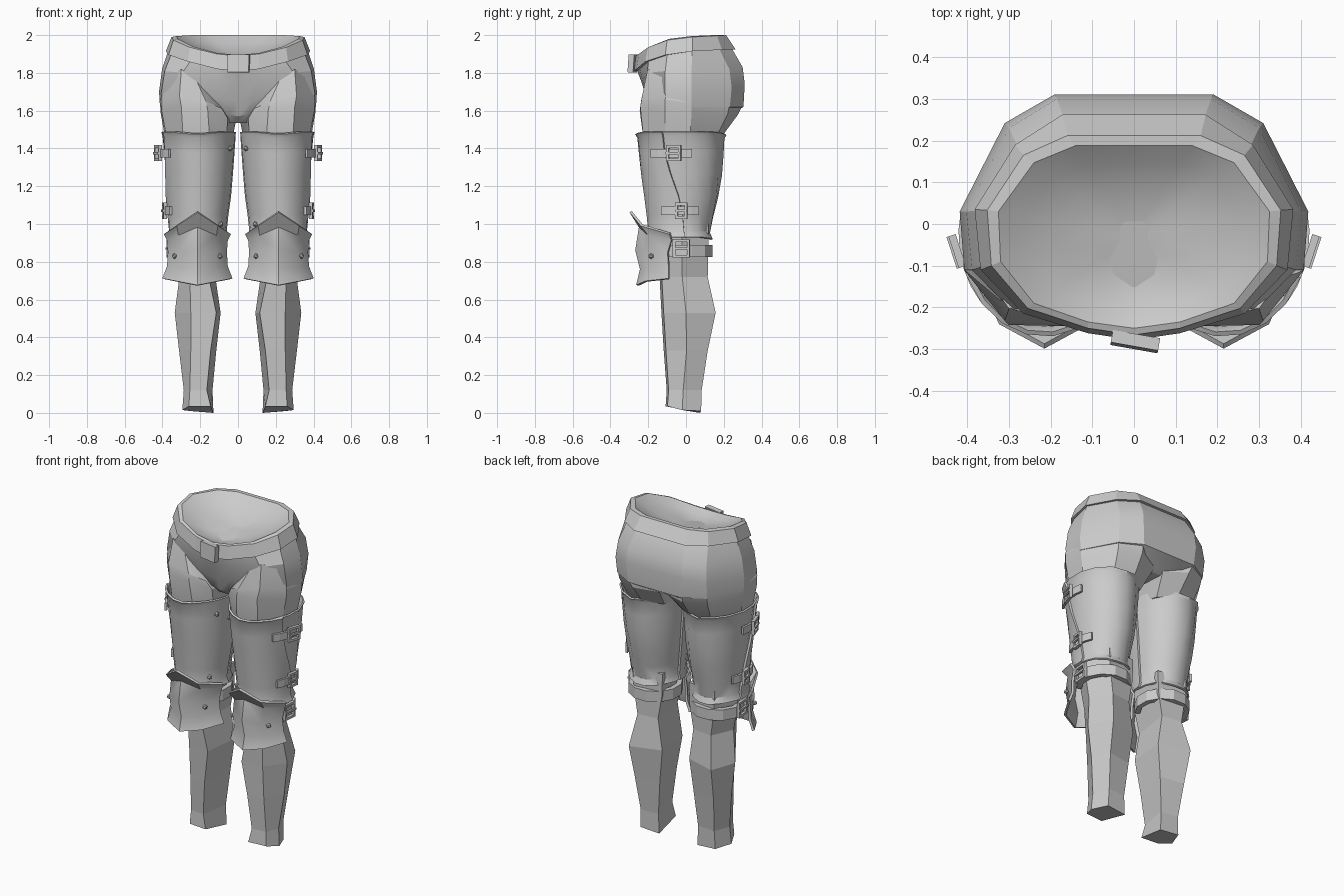
import bpy, bmesh, math
from mathutils import Matrix, Vector

grey = bpy.data.materials.new("plain_grey")
grey.diffuse_color = (0.6, 0.6, 0.6, 1)


def finish(name, bm, smooth=0, mirror=True, thick=0):
    """Turn a bmesh into an object, with optional thickness and mirrored twin."""
    bmesh.ops.recalc_face_normals(bm, faces=bm.faces)
    me = bpy.data.meshes.new(name)
    bm.to_mesh(me)
    bm.free()
    me.materials.append(grey)
    ob = bpy.data.objects.new(name, me)
    bpy.context.collection.objects.link(ob)
    if thick:
        m = ob.modifiers.new("thickness", 'SOLIDIFY')
        m.thickness, m.offset = thick, 0
    if mirror:
        ob.modifiers.new("mirror", 'MIRROR')
    if smooth:
        # bake the modifiers first so rims made by the thickness stay sharp
        bpy.context.view_layer.objects.active = ob
        ob.select_set(True)
        for m in list(ob.modifiers):
            bpy.ops.object.modifier_apply(modifier=m.name)
        bpy.ops.object.shade_smooth_by_angle(angle=math.radians(smooth))
        ob.select_set(False)
    return ob


def loft(name, rings, closed=True, caps=True, loop=False, **kw):
    """Skin a list of point rings."""
    bm = bmesh.new()
    vs = [[bm.verts.new(p) for p in r] for r in rings]
    n = len(vs[0])
    pairs = list(zip(vs, vs[1:])) + ([(vs[-1], vs[0])] if loop else [])
    for a, b in pairs:
        for i in range(n if closed else n - 1):
            j = (i + 1) % n
            bm.faces.new((a[i], a[j], b[j], b[i]))
    if caps:
        bm.faces.new(vs[0])
        bm.faces.new(vs[-1])
    return finish(name, bm, **kw)


def whole(half):
    """Complete a half outline; its last point lies on the middle."""
    return half + [(-x, y, z) for x, y, z in reversed(half[:-1])]


def arc(z, cx, rx, cy, ry, a0, a1, n=9):
    """Angle 0 is outward, 90 back, -90 front."""
    out = []
    for i in range(n + 1):
        a = math.radians(a0 + (a1 - a0) * i / n)
        out.append((cx + rx * math.cos(a), cy + ry * math.sin(a), z))
    return out


# --- waist and belt outlines, from back corner round to front middle
rim = [(.14, .188, 2.0), (.24, .147, 2.0), (.325, .03, 1.995), (.32, -.09, 1.98),
       (.24, -.19, 1.94), (.11, -.235, 1.905), (0, -.25, 1.895)]
belt_top = [(.16, .212, 2.0), (.265, .165, 1.997), (.352, .033, 1.99), (.342, -.10, 1.973),
            (.255, -.202, 1.935), (.11, -.250, 1.90), (0, -.266, 1.89)]
belt_low = [(.172, .262, 1.925), (.285, .19, 1.922), (.382, .035, 1.915), (.368, -.11, 1.895),
            (.265, -.215, 1.86), (.11, -.262, 1.82), (0, -.278, 1.81)]
hip_top = [(.165, .245, 1.925), (.275, .178, 1.922), (.37, .032, 1.915), (.355, -.10, 1.895),
           (.253, -.20, 1.86), (.105, -.245, 1.82), (0, -.258, 1.81)]
loft("belt", [whole(r) for r in (rim, belt_top, belt_low, hip_top)],
     caps=False, loop=True, mirror=False)

# dished surface closing the waist inside the belt
bm = bmesh.new()
loops = [[bm.verts.new((x * s, -.03 + (y + .03) * s, 1.95 + (z - 1.95) * s - d)) for x, y, z in whole(rim)]
         for s, d in ((1, 0), (.8, .03), (.55, .053), (.3, .066), (.04, .07))]
for a, b in zip(loops, loops[1:]):
    for i in range(len(a)):
        j = (i + 1) % len(a)
        bm.faces.new((a[i], a[j], b[j], b[i]))
bm.faces.new(loops[-1])
finish("waist_top", bm, smooth=70, mirror=False)

# hips
hips = [hip_top,
        [(.185, .30, 1.83), (.30, .23, 1.82), (.402, .03, 1.82), (.388, -.11, 1.81),
         (.295, -.205, 1.80), (.10, -.23, 1.76), (0, -.235, 1.75)],
        [(.19, .311, 1.74), (.31, .242, 1.72), (.418, .03, 1.70), (.407, -.11, 1.69),
         (.25, -.185, 1.68), (.08, -.20, 1.66), (0, -.205, 1.65)],
        [(.18, .304, 1.62), (.305, .232, 1.62), (.413, .03, 1.62), (.395, -.10, 1.62),
         (.20, -.15, 1.60), (.05, -.17, 1.58), (0, -.175, 1.57)],
        [(.06, .19, 1.55), (.12, .15, 1.54), (.17, .02, 1.54), (.15, -.06, 1.54),
         (.10, -.10, 1.535), (.03, -.13, 1.535), (0, -.13, 1.535)]]
loft("hips", [whole(r) for r in hips], mirror=False, smooth=24)

# upper thighs emerging from the hips
thigh = [
    [(.36, .03, 1.74), (.372, -.10, 1.78), (.30, -.203, 1.82), (.22, -.205, 1.76), (.15, -.16, 1.70),
     (.10, 0, 1.68), (.08, .18, 1.66), (.17, .24, 1.67), (.28, .19, 1.68)],
    [(.412, .03, 1.64), (.408, -.11, 1.66), (.31, -.232, 1.68), (.17, -.238, 1.65), (.085, -.19, 1.61),
     (.03, 0, 1.60), (.05, .22, 1.62), (.18, .295, 1.62), (.302, .228, 1.62)],
    [(.41, .03, 1.59), (.405, -.11, 1.60), (.30, -.242, 1.62), (.16, -.245, 1.60), (.055, -.175, 1.56),
     (.012, 0, 1.54), (.03, .215, 1.565), (.17, .276, 1.58), (.30, .22, 1.58)],
    [(.385, .02, 1.45), (.375, -.11, 1.45), (.29, -.225, 1.45), (.15, -.225, 1.45), (.06, -.15, 1.45),
     (.03, 0, 1.45), (.06, .125, 1.45), (.16, .18, 1.45), (.28, .155, 1.45)]]
loft("upper_thigh", thigh, smooth=24)

# lower legs, five-sided: front inner, front outer, outer, back outer, back inner
leg = [[(.13, -.15, 1.0), (.28, -.14, 1.0), (.345, -.02, 1.0), (.28, .12, 1.0), (.09, .10, 1.0)],
       [(.13, -.15, .86), (.275, -.138, .86), (.335, -.02, .86), (.27, .118, .86), (.095, .10, .86)],
       [(.155, -.14, .72), (.255, -.128, .72), (.31, -.02, .72), (.25, .115, .72), (.12, .10, .72)],
       [(.115, -.13, .53), (.25, -.118, .53), (.335, .0, .53), (.28, .157, .53), (.092, .10, .53)],
       [(.145, -.118, .33), (.25, -.106, .33), (.312, .003, .33), (.268, .115, .33), (.115, .09, .33)],
       [(.165, -.102, .12), (.255, -.092, .12), (.287, -.015, .12), (.25, .083, .12), (.135, .075, .12)],
       [(.145, -.108, .035), (.26, -.098, .035), (.295, -.02, .015), (.255, .08, .01), (.13, .075, .0)]]
loft("lower_leg", leg)

# thigh guards: back plate and a wider front plate overlapping at a slanted slit
guard = [(1.488, .215, .194, -.025, .238, -25), (1.468, .212, .190, -.025, .226, -25),
         (1.38, .211, .183, -.023, .219, -24), (1.27, .21, .174, -.021, .208, -17),
         (1.15, .21, .164, -.023, .19, -5), (1.05, .212, .152, -.03, .173, 4),
         (.965, .213, .144, -.033, .16, 8), (.93, .214, .157, -.03, .172, 8)]


def sag(pts, amount):
    return [(x, y, z - amount * max(0, 1 - abs(x - .215) / .12)) for x, y, z in pts]


loft("thigh_guard_back", [sag(arc(z, cx, rx - .004, cy, ry - .002, s - 14, 186), .016)
                          for z, cx, rx, cy, ry, s in guard],
     closed=False, caps=False, smooth=32, thick=.01)
loft("thigh_guard_front", [sag(arc(z, cx, rx + .004, cy, ry + .002, s, -184), .012)
                           for z, cx, rx, cy, ry, s in guard],
     closed=False, caps=False, smooth=32, thick=.012)

# knee guards: centre z, corner z, half width, centre y, corner y
rows = [(1.065, .95, .172, -.293, -.085), (.985, .915, .155, -.243, -.075),
        (.86, .85, .150, -.262, -.095), (.76, .775, .155, -.237, -.09),
        (.675, .71, .18, -.257, -.09)]
knee = [[(.215 + hw * t, yc + (ye - yc) * f, zc + (ze - zc) * abs(t))
         for t, f in ((-1, 1), (-.62, .28), (0, 0), (.62, .28), (1, 1))]
        for zc, ze, hw, yc, ye in rows]
loft("knee_guard", knee, closed=False, caps=False, thick=.014, smooth=38)

# strap behind each knee
loft("knee_strap", [arc(z, .213, .137, -.01, .14, -45, 225, 9) for z in (.89, .825)],
     closed=False, caps=False, thick=.03)


def box(bm, m, size, at):
    bmesh.ops.create_cube(bm, size=1, matrix=m @ Matrix.Translation(at) @ Matrix.Diagonal((*size, 1)))


def buckle(name, x, y, z, turn, wide, tall):
    """Square frame with a prong."""
    bm = bmesh.new()
    m = Matrix.Translation((x, y, z)) @ Matrix.Rotation(math.radians(turn), 4, 'Z')
    b = .014
    for s in (-1, 1):
        box(bm, m, (.018, b, tall), (0, s * (wide - b) / 2, 0))
        box(bm, m, (.018, wide, b), (0, 0, s * (tall - b) / 2))
    box(bm, m, (.012, wide, .012), (.008, 0, 0))
    finish(name, bm)


# side straps and buckles
for label, z, rx, cy, ry, a0, a1 in (("upper", 1.375, .202, -.025, .236, -42, 14),
                                     ("lower", 1.07, .170, -.03, .19, -32, 30)):
    loft(label + "_strap", [arc(k, .212, rx, cy, ry, a0, a1, 5) for k in (z + .023, z - .023)],
         closed=False, caps=False, thick=.014)
buckle("upper_buckle", .424, -.065, 1.375, -18, .08, .085)
buckle("lower_buckle", .39, -.025, 1.07, -8, .065, .085)
buckle("knee_buckle", .366, -.025, .87, -5, .09, .095)

# rivets
for i, p in enumerate([(.042, -.145, 1.40), (.092, -.145, 1.0), (.095, -.185, .83), (.337, -.185, .83)]):
    bm = bmesh.new()
    bmesh.ops.create_icosphere(bm, subdivisions=1, radius=.015, matrix=Matrix.Translation(p))
    finish("rivet_%d" % (i + 1), bm)

# belt buckle plate, set slightly askew
bm = bmesh.new()
box(bm, Matrix.Translation((.003, -.282, 1.85)) @ Matrix.Rotation(math.radians(-10), 4, 'Z')
    @ Matrix.Rotation(math.radians(-4), 4, 'X'), (.115, .03, .095), (0, 0, 0))
finish("belt_buckle", bm, mirror=False)
